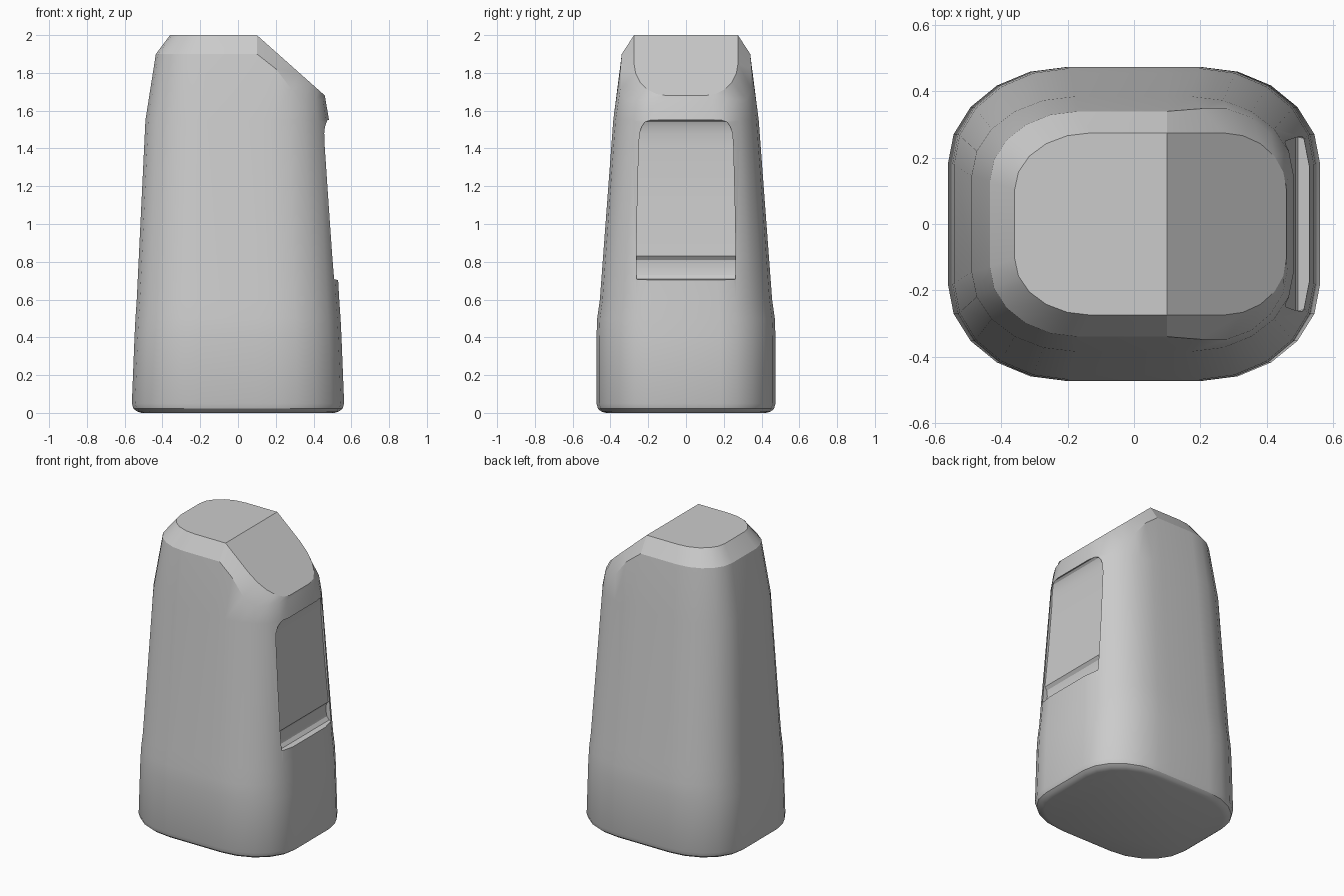
import bpy, bmesh, math

if "Cube" in bpy.data.objects:
    bpy.data.objects.remove(bpy.data.objects["Cube"])


def ring(left, right, hy, z, start_l=None, start_r=None):
    """Counter-clockwise rounded outline with elliptical corners and a fold point at x = 0.1."""
    sl = start_l if start_l is not None else left * 0.36
    sr = start_r if start_r is not None else right * 0.36
    fy = hy * 0.38
    ang = [math.radians(18 * i) for i in range(6)]
    half = [(sr + (right - sr) * math.cos(a), fy + (hy - fy) * math.sin(a)) for a in ang]
    half.append((0.1, hy))
    half += [(sl + (left - sl) * math.cos(a), fy + (hy - fy) * math.sin(a)) for a in reversed(ang)]
    pts = half + [(x, -y) for x, y in reversed(half)]
    return [(x, y, z) for x, y in pts]


def loft(name, rings, split_top=False):
    bm = bmesh.new()
    rows = [[bm.verts.new(p) for p in r] for r in rings]
    n = len(rows[0])
    for a, b in zip(rows, rows[1:]):
        for i in range(n):
            j = (i + 1) % n
            bm.faces.new((a[i], a[j], b[j], b[i]))
    bm.faces.new(rows[0][::-1])
    top = rows[-1]
    if split_top:
        k = 6
        m = n - 1 - k
        bm.faces.new(top[k:m + 1])
        bm.faces.new(top[m:] + top[:k + 1])
    else:
        bm.faces.new(top)
    bmesh.ops.recalc_face_normals(bm, faces=bm.faces[:])
    me = bpy.data.meshes.new(name)
    bm.to_mesh(me)
    bm.free()
    ob = bpy.data.objects.new(name, me)
    bpy.context.collection.objects.link(ob)
    return ob


# Body: rounded base, tapered walls, shoulder following the sloped top
sections = [(0.0, 0.51, 0.425), (0.008, 0.535, 0.45), (0.022, 0.553, 0.466), (0.05, 0.562, 0.474),
            (0.4, 0.548, 0.474), (0.5, 0.543, 0.470), (0.6, 0.536, 0.456), (1.55, 0.482, 0.385)]
rings = [ring(-hx - (0.008 if z > 1 else 0), hx, hy, z) for z, hx, hy in sections]

shoulder = []
for x, y, z in ring(-0.435, 0.463, 0.34, 1.9, -0.17, 0.2):
    z = max(1.66, min(1.9, 1.9 - (x - 0.14) * 1.3))
    shoulder.append((x, y * (1 + (1.9 - z) * 0.3), z))
rings.append(shoulder)

rings.append([(x, y, min(2.0, 2.0 - (x - 0.1) * 0.889))
              for x, y, z in ring(-0.36, 0.46, 0.275, 2.0, -0.13, 0.27)])
body = loft("body", rings, split_top=True)

# Recess in the right side: floor depth and half width at each height
profile = [(0.703, 0.535, 0.255), (0.709, 0.495, 0.262), (0.73, 0.478, 0.263), (0.77, 0.47, 0.263),
           (0.81, 0.474, 0.263), (0.83, 0.489, 0.263), (1.1, 0.465, 0.258), (1.42, 0.444, 0.25),
           (1.48, 0.446, 0.245), (1.515, 0.451, 0.235), (1.54, 0.461, 0.218), (1.55, 0.474, 0.19)]
cutter = loft("recess_cutter", [[(x, -w, z), (0.8, -w, z), (0.8, w, z), (x, w, z)]
                                for z, x, w in profile])
cutter.hide_render = True

bpy.context.view_layer.objects.active = body
body.select_set(True)
cut = body.modifiers.new("recess", 'BOOLEAN')
cut.operation = 'DIFFERENCE'
cut.solver = 'EXACT'
cut.object = cutter
bpy.ops.object.modifier_apply(modifier=cut.name)
bpy.data.objects.remove(cutter)
bpy.ops.object.shade_smooth_by_angle(angle=math.radians(25))
